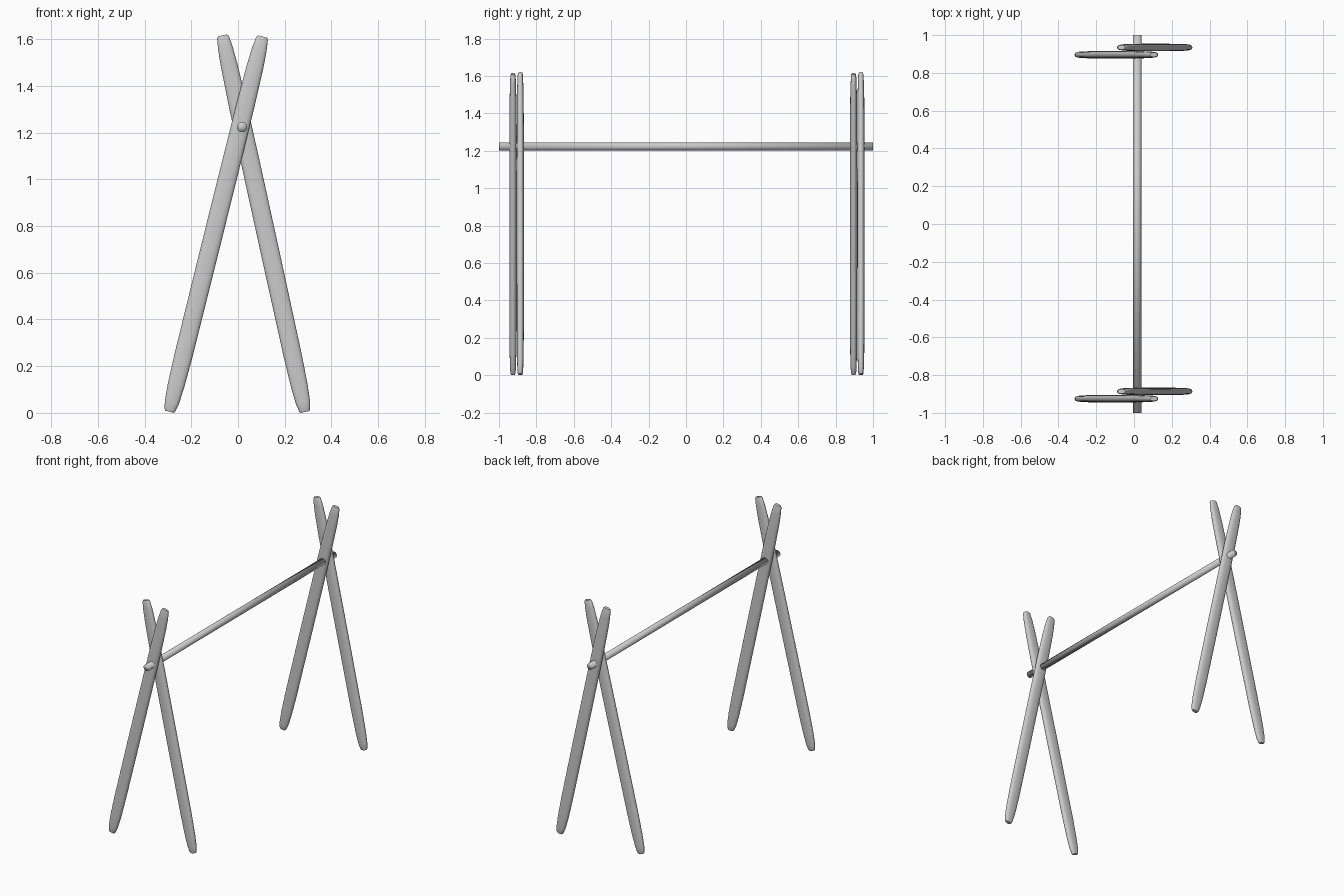
import bpy, bmesh, math
from mathutils import Vector

if "Cube" in bpy.data.objects:
    bpy.data.objects.remove(bpy.data.objects["Cube"])

# along-leg position, half width, half thickness (tapered, softly blunted ends)
PROFILE = [(0, .019, .011), (.005, .024, .014), (.025, .031, .016), (.07, .036, .018),
           (.15, .039, .019), (.4, .040, .0195), (.65, .040, .0195), (.82, .039, .019),
           (.92, .036, .018), (.965, .032, .016), (.994, .026, .014), (1, .020, .011)]


def soft(v):
    """Squares the ellipse off slightly."""
    return math.copysign(abs(v) ** .8, v)


def loft(name, start, end, profile, sides=24):
    """Soft oval rings skinned between two points; thickness runs along y."""
    a, b = Vector(start), Vector(end)
    across = (b - a).normalized().cross(Vector((0, 1, 0))).normalized()
    thick = across.cross((b - a).normalized())
    bm = bmesh.new()
    rings = []
    for t, w, h in profile:
        c = a.lerp(b, t)
        rings.append([bm.verts.new(c + across * w * soft(math.cos(k * math.tau / sides))
                                   + thick * h * soft(math.sin(k * math.tau / sides)))
                      for k in range(sides)])
    for r, s in zip(rings, rings[1:]):
        for k in range(sides):
            j = (k + 1) % sides
            bm.faces.new((r[k], r[j], s[j], s[k]))
    bm.faces.new(rings[0][::-1])
    bm.faces.new(rings[-1])
    bmesh.ops.recalc_face_normals(bm, faces=bm.faces)
    mesh = bpy.data.meshes.new(name)
    bm.to_mesh(mesh)
    bm.free()
    ob = bpy.data.objects.new(name, mesh)
    bpy.context.collection.objects.link(ob)
    bpy.ops.object.select_all(action='DESELECT')
    ob.select_set(True)
    bpy.context.view_layer.objects.active = ob
    bpy.ops.object.shade_smooth_by_angle(angle=math.radians(50))


# crossed leg pairs at each end
for end, ya, yb in (("front", -.925, -.886), ("back", .896, .935)):
    loft(end + "_leg_left", (-.293, ya, .005), (.105, ya, 1.611), PROFILE)
    loft(end + "_leg_right", (.287, yb, .004), (-.066, yb, 1.616), PROFILE)

# horizontal rail resting through the crossings, smooth all over
bpy.ops.mesh.primitive_cylinder_add(vertices=24, radius=.0215, depth=2,
                                    location=(.017, 0, 1.223),
                                    rotation=(math.pi / 2, 0, 0))
bpy.context.object.name = "rail"
bpy.ops.object.shade_smooth()
